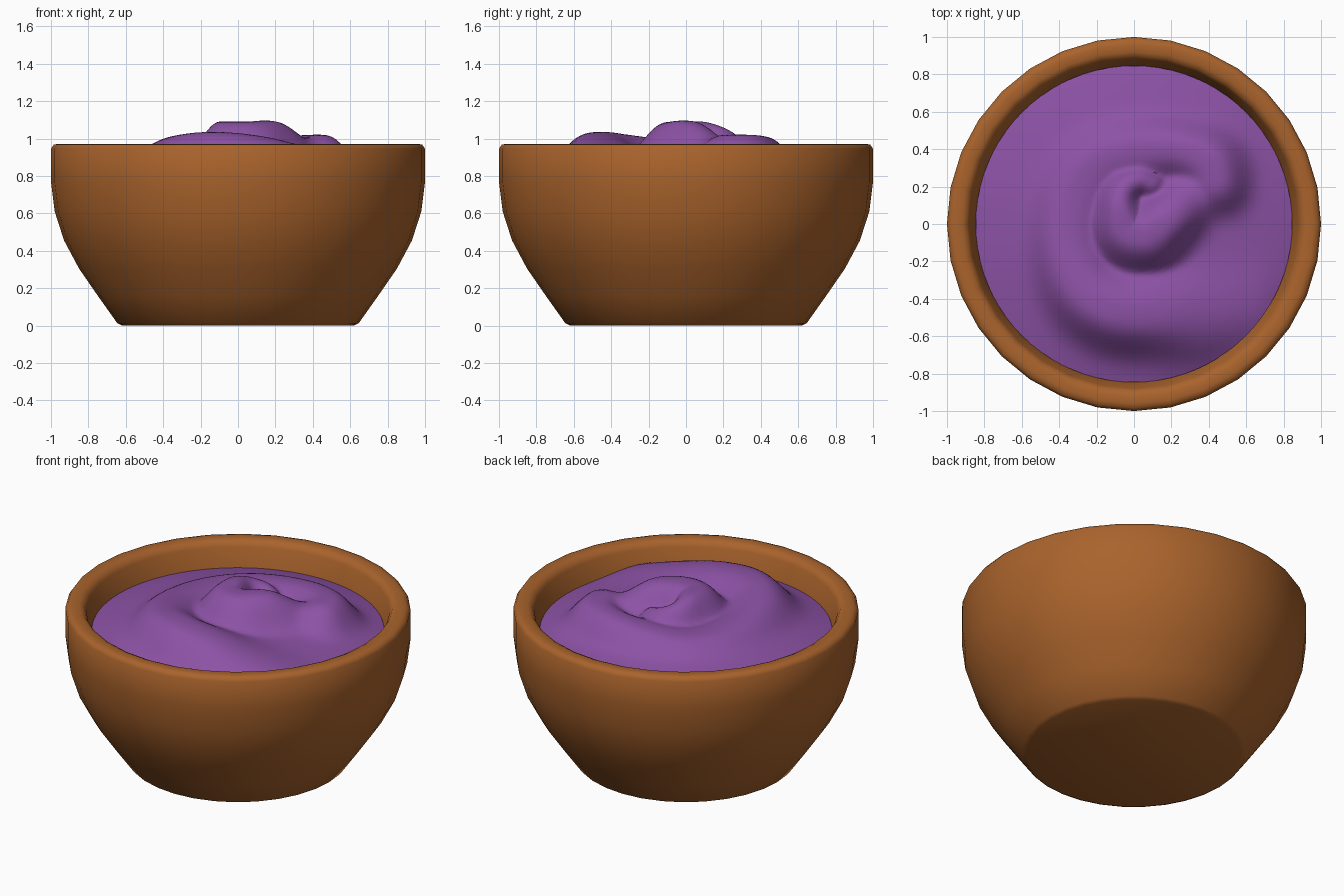
import bpy, bmesh, math
from mathutils import Vector

cube = bpy.data.objects.get("Cube")
if cube:
    bpy.data.objects.remove(cube)


def material(name, rgb):
    m = bpy.data.materials.new(name)
    m.use_nodes = True
    m.diffuse_color = (*rgb, 1)
    m.node_tree.nodes["Principled BSDF"].inputs["Base Color"].default_value = (*rgb, 1)
    return m


def lathe(name, profile, sides, mat, shape=None):
    """Spin (radius, z) points about z; shape may then move each vertex."""
    bm = bmesh.new()
    rings = []
    for r, z in profile:
        angles = [math.tau * i / sides for i in range(sides)]
        rings.append([bm.verts.new((r * math.cos(a), r * math.sin(a), z)) for a in angles])
    for lower, upper in zip(rings, rings[1:]):
        for i in range(sides):
            j = (i + 1) % sides
            bm.faces.new((lower[i], lower[j], upper[j], upper[i]))
    bmesh.ops.remove_doubles(bm, verts=bm.verts, dist=0.0001)
    if shape:
        for v in bm.verts:
            v.co.z = shape(v.co)
        inner = [v for v in bm.verts if not v.is_boundary]
        bmesh.ops.smooth_vert(bm, verts=inner, factor=0.4, use_axis_z=True)
    bm.normal_update()
    mesh = bpy.data.meshes.new(name)
    bm.to_mesh(mesh)
    bm.free()
    mesh.materials.append(mat)
    obj = bpy.data.objects.new(name, mesh)
    bpy.context.collection.objects.link(obj)
    bpy.ops.object.select_all(action='DESELECT')
    obj.select_set(True)
    bpy.context.view_layer.objects.active = obj
    bpy.ops.object.shade_smooth_by_angle(angle=math.radians(60))
    return obj


def curve_points(points, steps=8):
    """Smooth path through (x, y, z, width) points."""
    p = [Vector(q) for q in points]
    p = [p[0]] + p + [p[-1]]
    out = []
    for a, b, c, d in zip(p, p[1:], p[2:], p[3:]):
        for k in range(steps):
            t = k / steps
            out.append(0.5 * (2 * b + (c - a) * t + (2 * a - 5 * b + 4 * c - d) * t * t
                              + (3 * b - a - 3 * c + d) * t ** 3))
    return out + [p[-1]]


# Bowl: outer wall, rounded rim, inner wall
wood = material("brown wood", (0.4, 0.125, 0.025))
lathe("bowl", [(0, 0), (0.62, 0), (0.645, 0.012), (0.75, 0.16), (0.85, 0.305), (0.93, 0.455),
               (0.98, 0.61), (1, 0.77), (1, 0.945), (0.985, 0.967), (0.96, 0.972),
               (0.92, 0.972), (0.895, 0.96), (0.88, 0.935), (0.847, 0.8), (0.76, 0.5),
               (0.55, 0.2), (0, 0.12)], 32, wood)

# Swirled filling: a low dome raised along two coiled ridges
outer_coil = curve_points([(0.5, -0.42, 0.89, 0.24), (0.3, -0.47, 0.95, 0.23),
                           (0.1, -0.48, 1.01, 0.2), (-0.12, -0.46, 1.035, 0.19),
                           (-0.28, -0.34, 1.02, 0.18), (-0.36, -0.1, 0.99, 0.16),
                           (-0.32, 0.15, 0.97, 0.16), (-0.19, 0.32, 0.97, 0.16),
                           (0, 0.39, 0.99, 0.15), (0.23, 0.4, 1.01, 0.14),
                           (0.4, 0.33, 1.02, 0.16), (0.44, 0.22, 1.02, 0.15)])
inner_coil = curve_points([(0.44, 0.22, 1.01, 0.14), (0.3, 0.13, 1.01, 0.14),
                           (0.18, 0.02, 1.09, 0.15), (0.07, -0.06, 1.09, 0.17),
                           (-0.04, -0.04, 1.09, 0.16), (-0.08, 0.08, 1.09, 0.11),
                           (-0.06, 0.18, 1.06, 0.09), (0.02, 0.23, 1.03, 0.08),
                           (0.09, 0.21, 1.01, 0.07)])
ridges = outer_coil + inner_coil


def filling_height(co):
    r = math.hypot(co.x, co.y)
    base = 0.815 + 0.12 * (1 - (r / 0.846) ** 2)
    best = base
    for q in ridges:
        d = math.hypot(co.x - q.x, co.y - q.y) / q.w
        if d < 3:
            best = max(best, base + (q.z - base) * math.exp(-d ** 3))
    return best


purple = material("purple cream", (0.262, 0.084, 0.376))
rings = 40
lathe("filling", [(0.846 * (1 - i / rings), 0.82) for i in range(rings + 1)], 80, purple,
      filling_height)
